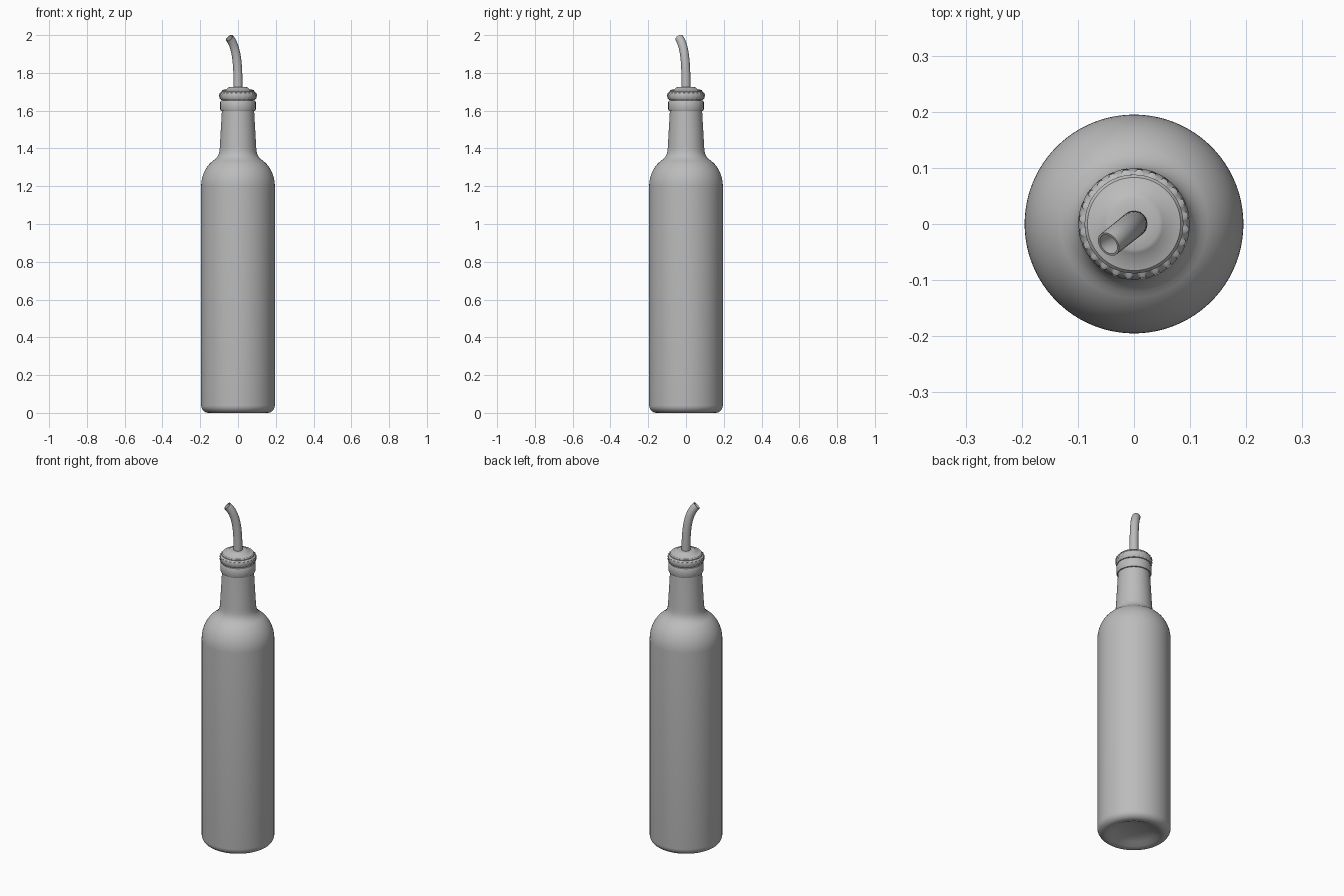
import bpy, bmesh, math
from mathutils import Vector

old = bpy.data.objects.get("Cube")
if old:
    bpy.data.objects.remove(old, do_unlink=True)

grey = bpy.data.materials.new("plain_grey")
grey.use_nodes = True
grey.diffuse_color = (0.5, 0.5, 0.5, 1)
grey.node_tree.nodes["Principled BSDF"].inputs["Base Color"].default_value = (0.5, 0.5, 0.5, 1)


def finish(name, bm, angle=35):
    bmesh.ops.remove_doubles(bm, verts=bm.verts, dist=1e-5)
    bmesh.ops.recalc_face_normals(bm, faces=bm.faces)
    mesh = bpy.data.meshes.new(name)
    bm.to_mesh(mesh)
    bm.free()
    mesh.materials.append(grey)
    obj = bpy.data.objects.new(name, mesh)
    bpy.context.collection.objects.link(obj)
    bpy.ops.object.select_all(action='DESELECT')
    bpy.context.view_layer.objects.active = obj
    obj.select_set(True)
    bpy.ops.object.shade_smooth_by_angle(angle=math.radians(angle))
    return obj


def skin(bm, rings):
    for a, b in zip(rings, rings[1:]):
        for i in range(len(a)):
            j = (i + 1) % len(a)
            bm.faces.new((a[i], a[j], b[j], b[i]))


def lathe(name, profile, sides=64, ripple=None):
    """Revolve (radius, height) points; ripple varies the radius per ring and side."""
    bm = bmesh.new()
    rings = []
    for k, (r, z) in enumerate(profile):
        ring = []
        for i in range(sides):
            a = math.tau * i / sides
            q = r + (ripple(k, i) if ripple else 0)
            ring.append(bm.verts.new((q * math.cos(a), q * math.sin(a), z)))
        rings.append(ring)
    skin(bm, rings)
    return finish(name, bm)


def arc(cx, cz, rx, rz, start, end, steps=8):
    pts = []
    for i in range(steps + 1):
        t = math.radians(start + (end - start) * i / steps)
        pts.append((cx + rx * math.cos(t), cz + rz * math.sin(t)))
    return pts


# Bottle: hollowed base, straight body, round shoulder, tapering neck
profile = [(0, 0.035), (0.06, 0.032), (0.11, 0.018), (0.135, 0.005)]
profile += arc(0.155, 0.04, 0.04, 0.04, -90, 0)
profile += arc(0.055, 1.2, 0.14, 0.162, 0, 62, 12)
profile += [(0.109, 1.357), (0.102, 1.37), (0.098, 1.387), (0.096, 1.41), (0.0855, 1.598)]
lathe("bottle", profile, 96)

# Glass lip at the top of the neck
lathe("bottle_lip", [(0.08, 1.597), (0.091, 1.599), (0.094, 1.605), (0.094, 1.645),
                     (0.09, 1.653), (0.08, 1.656), (0.08, 1.67)])

# Knurled grip ring of the stopper
lathe("stopper_grip", [(0.07, 1.654), (0.09, 1.657), (0.095, 1.665), (0.097, 1.675),
                       (0.097, 1.684), (0.095, 1.693), (0.088, 1.699), (0.07, 1.7)], 96,
      lambda k, i: 0.0025 * (-1) ** (i // 2 + k) if 2 <= k <= 5 else 0)

# Stopper cap with a small collar around the spout
lathe("stopper_cap", [(0.08, 1.69), (0.088, 1.697), (0.088, 1.703), (0.083, 1.709),
                      (0.06, 1.715), (0.052, 1.722), (0.045, 1.725), (0.024, 1.726), (0, 1.726)])

# Pouring spout: a hollow tube bending toward the front right
p0, p1, p2, p3 = (Vector(p) for p in ((0, 1.715), (0, 1.83), (-0.004, 1.935), (-0.058, 1.985)))
heading = Vector((-0.78, -0.62, 0)).normalized()
across = Vector((-heading.y, heading.x, 0))
steps, sides = 24, 24
bm = bmesh.new()


def tube_ring(t, radius):
    u = 1 - t
    p = p0 * u**3 + p1 * 3*u*u*t + p2 * 3*u*t*t + p3 * t**3
    d = ((p1 - p0) * u*u + (p2 - p1) * 2*u*t + (p3 - p2) * t*t).normalized()
    centre = heading * -p.x + Vector((0, 0, p.y))
    side = heading * d.y + Vector((0, 0, d.x))
    return [bm.verts.new(centre + radius * (side * math.cos(a) + across * math.sin(a)))
            for a in (math.tau * i / sides for i in range(sides))]


rings = [tube_ring(i / steps, 0.024 - 0.001 * i / steps) for i in range(steps + 1)]
rings += [tube_ring(i / steps, 0.019) for i in range(steps, 8, -2)]
skin(bm, rings)
bm.faces.new(rings[-1])
finish("pouring_spout", bm)
